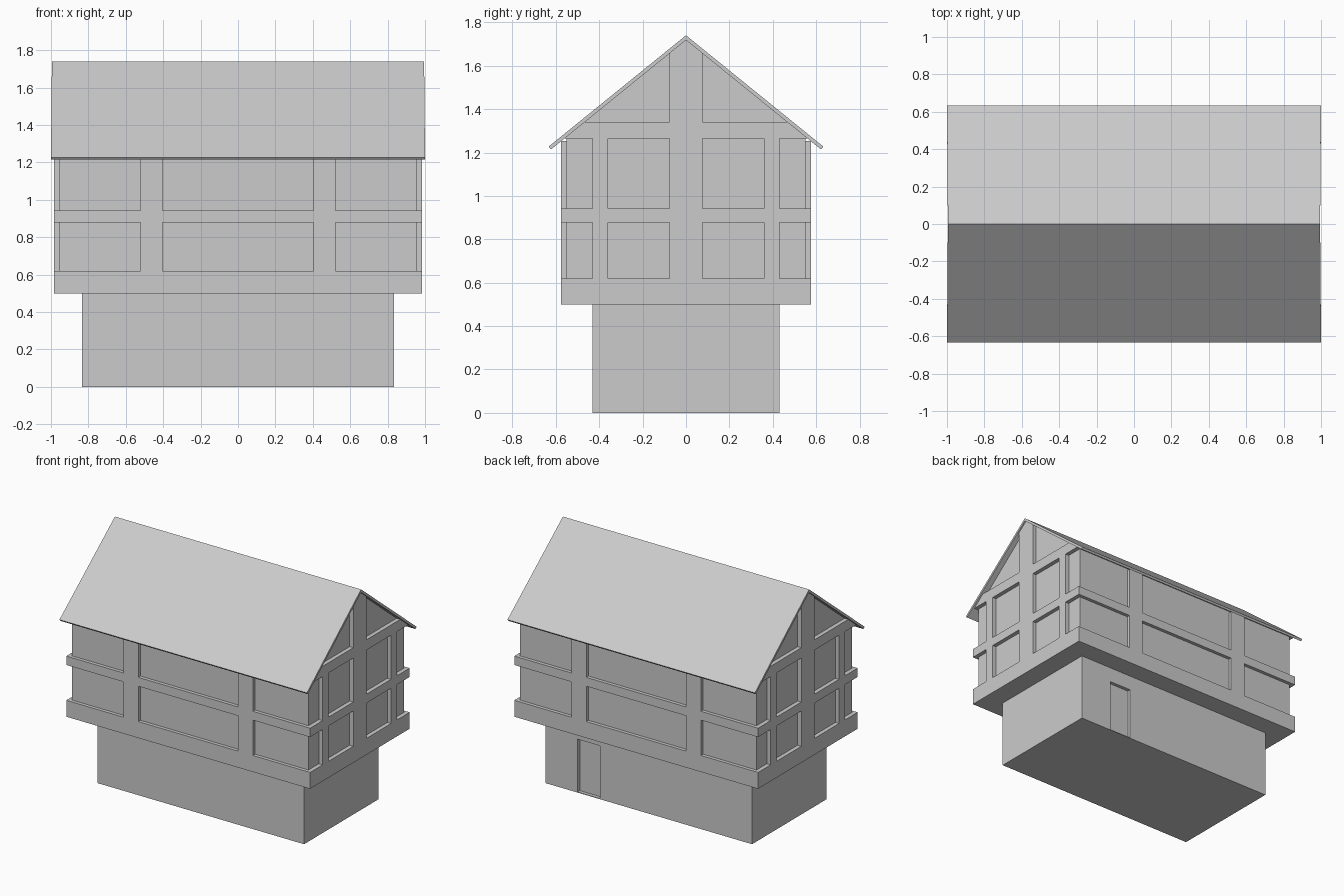
import bpy
import bmesh

cube = bpy.data.objects.get("Cube")
if cube:
    bpy.data.objects.remove(cube, do_unlink=True)

# One plain material for the whole house
GREY = (0.6, 0.6, 0.6, 1.0)
mat = bpy.data.materials.new("light_grey")
mat.use_nodes = True
mat.diffuse_color = GREY
mat.node_tree.nodes["Principled BSDF"].inputs["Base Color"].default_value = GREY


def prism(name, profile, x0, x1):
    """Extrude a closed (y, z) profile along x."""
    bm = bmesh.new()
    face = bm.faces.new([bm.verts.new((x0, y, z)) for y, z in profile])
    ext = bmesh.ops.extrude_face_region(bm, geom=[face])
    for v in ext["geom"]:
        if isinstance(v, bmesh.types.BMVert):
            v.co.x = x1
    bmesh.ops.recalc_face_normals(bm, faces=bm.faces)
    mesh = bpy.data.meshes.new(name)
    bm.to_mesh(mesh)
    bm.free()
    mesh.materials.append(mat)
    obj = bpy.data.objects.new(name, mesh)
    bpy.context.collection.objects.link(obj)
    return obj


def box(name, x0, x1, y0, y1, z0, z1):
    return prism(name, [(y0, z0), (y1, z0), (y1, z1), (y0, z1)], x0, x1)


SLOPE, RIDGE, THICK = 0.81, 1.74, 0.022
WALL_X, WALL_Y = 0.955, 0.55      # recessed wall panels
FRAME_X, FRAME_Y = 0.985, 0.575   # raised timber frame


def under_roof(y):
    return RIDGE - THICK - SLOPE * abs(y)


# Ground floor with a recessed doorway at the back
base = box("ground_floor", -0.835, 0.835, -0.43, 0.43, 0, 0.5)
cutter = box("door_cutter", 0.395, 0.575, 0.405, 0.5, 0.005, 0.39)
cutter.hide_render = True
cutter.hide_viewport = True
cutter.display_type = 'WIRE'
cut = base.modifiers.new("doorway", 'BOOLEAN')
cut.object = cutter
cut.operation = 'DIFFERENCE'
cut.solver = 'EXACT'

# Upper walls with gables
eave = under_roof(WALL_Y)
prism("upper_walls", [(-WALL_Y, 0.55), (WALL_Y, 0.55), (WALL_Y, eave),
                      (0, under_roof(0)), (-WALL_Y, eave)], -WALL_X, WALL_X)

# Horizontal beams around the house
box("floor_beam", -FRAME_X, FRAME_X, -FRAME_Y, FRAME_Y, 0.5, 0.62)
box("middle_beam", -FRAME_X, FRAME_X, -FRAME_Y, FRAME_Y, 0.878, 0.943)

# Beam across both gables, trimmed to the roof slope
LOW, HIGH = 1.265, 1.34
wide = (under_roof(0) - LOW) / SLOPE
narrow = (under_roof(0) - HIGH) / SLOPE
prism("gable_beam", [(-wide, LOW), (wide, LOW), (narrow, HIGH), (-narrow, HIGH)],
      -FRAME_X, FRAME_X)

# Posts, storey by storey
for storey, z0, z1 in (("lower", 0.62, 0.878), ("upper", 0.943, LOW)):
    box(storey + "_gable_centre_post", -FRAME_X, FRAME_X, -0.075, 0.075, z0, z1)
    for side, s in (("left", 1), ("right", -1)):
        y0, y1 = sorted((0.36 * s, 0.43 * s))
        box(f"{storey}_gable_post_{side}", -FRAME_X, FRAME_X, y0, y1, z0, z1)
        x0, x1 = sorted((0.403 * s, 0.522 * s))
        box(f"{storey}_long_wall_post_{side}", x0, x1, -FRAME_Y, FRAME_Y,
            z0, min(z1, under_roof(FRAME_Y)))

# King post rising to the ridge
prism("king_post", [(-0.075, HIGH), (0.075, HIGH), (0.075, under_roof(0.075)),
                    (0, under_roof(0)), (-0.075, under_roof(0.075))],
      -FRAME_X, FRAME_X)

# Thin pitched roof, with ends cut square to the slope
TIP, HEEL = 0.633, 0.622
roof = prism("roof", [(0, RIDGE), (TIP, RIDGE - SLOPE * TIP),
                      (HEEL, under_roof(HEEL)), (0, under_roof(0)),
                      (-HEEL, under_roof(HEEL)), (-TIP, RIDGE - SLOPE * TIP)], -1, 1)
for v in roof.data.vertices:
    if abs(v.co.y) < 0.01:
        v.co.x *= 0.995
